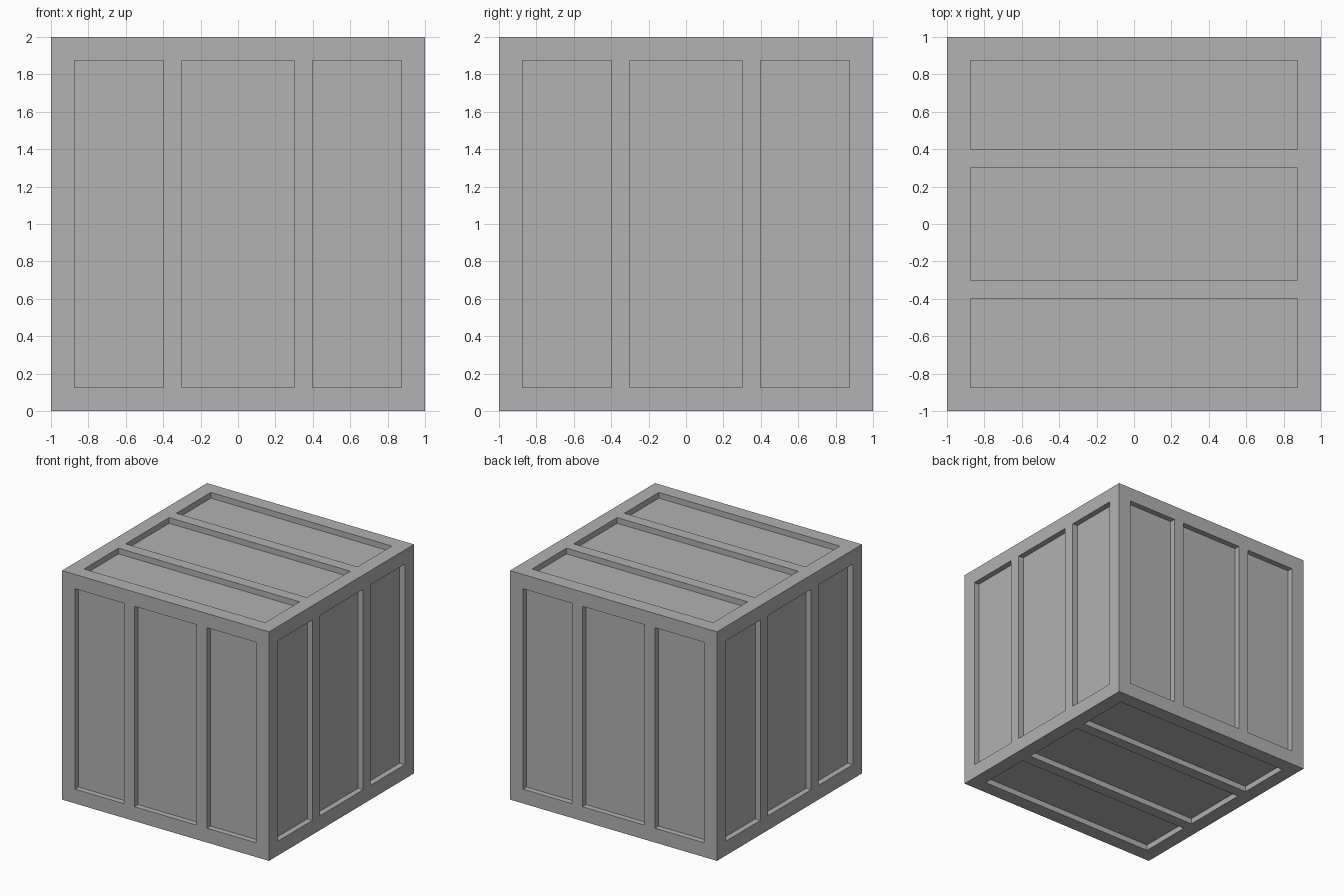
import bpy, bmesh
from math import radians
from mathutils import Matrix

cube = bpy.data.objects.get("Cube")
if cube:
    bpy.data.objects.remove(cube, do_unlink=True)

HALF = 1.0
DEPTH = 0.05
LENGTH = 1.75
PANELS = [(-0.637, 0.475), (0.0, 0.6), (0.637, 0.475)]  # centre, width

# Single flat colour
grey = bpy.data.materials.new("grey")
grey.use_nodes = True
colour = (0.445, 0.445, 0.445, 1)
grey.diffuse_color = colour
grey.node_tree.nodes["Principled BSDF"].inputs["Base Color"].default_value = colour


def add_box(bm, size, centre, turn=Matrix()):
    matrix = turn @ Matrix.Translation(centre) @ Matrix.Diagonal((*size, 1))
    bmesh.ops.create_cube(bm, size=1, matrix=matrix)


def finish(bm, name):
    mesh = bpy.data.meshes.new(name)
    bm.to_mesh(mesh)
    bm.free()
    mesh.materials.append(grey)
    obj = bpy.data.objects.new(name, mesh)
    bpy.context.collection.objects.link(obj)
    return obj


# Solid crate body
bm = bmesh.new()
add_box(bm, (2 * HALF,) * 3, (0, 0, HALF))
crate = finish(bm, "crate")

# Three recess cutters for each of the six sides
middle = Matrix.Translation((0, 0, HALF))
spin = Matrix.Rotation(radians(90), 4, "Z")
tilts = [Matrix.Rotation(radians(a), 4, "Y") for a in (0, 180, 90, -90)]
bm = bmesh.new()
for turn in tilts + [spin @ t for t in tilts[2:]]:
    for offset, width in PANELS:
        add_box(bm, (LENGTH, width, 2 * DEPTH), (0, offset, HALF), middle @ turn)
cutter = finish(bm, "recess_cutter")
cutter.hide_render = True

# Carve the recesses
carve = crate.modifiers.new("recesses", "BOOLEAN")
carve.operation = "DIFFERENCE"
carve.solver = "EXACT"
carve.object = cutter
bpy.context.view_layer.objects.active = crate
crate.select_set(True)
bpy.ops.object.modifier_apply(modifier=carve.name)
bpy.data.objects.remove(cutter, do_unlink=True)
